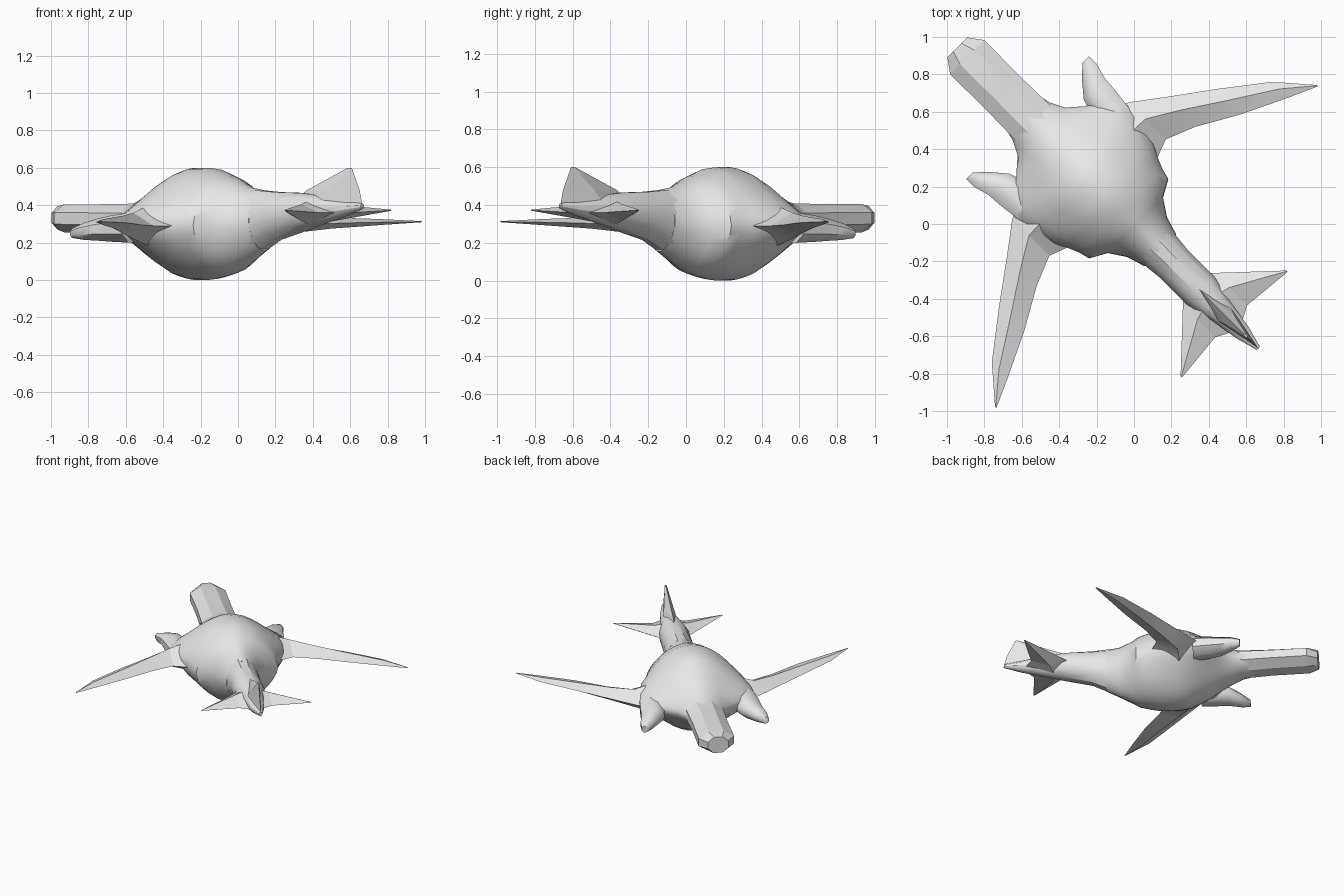
import bpy, bmesh, math

if "Cube" in bpy.data.objects:
    bpy.data.objects.remove(bpy.data.objects["Cube"])

R = math.sqrt(0.5)
grey = bpy.data.materials.new("light grey")
grey.diffuse_color = (0.8, 0.8, 0.8, 1)
grey.use_nodes = True
grey.node_tree.nodes["Principled BSDF"].inputs["Base Color"].default_value = grey.diffuse_color


def world(u, v, z):
    # u runs along the aircraft to the nose, v across it, turned 45 degrees on the grid
    return ((v - u) * R, (u + v) * R, z)


def loft(name, rings, smooth=None):
    """Skin a list of rings of (u, v, z) points and cap both ends."""
    bm = bmesh.new()
    vs = [[bm.verts.new(world(*p)) for p in ring] for ring in rings]
    n = len(vs[0])
    for a, b in zip(vs, vs[1:]):
        for i in range(n):
            j = (i + 1) % n
            bm.faces.new((a[i], a[j], b[j], b[i]))
    bm.faces.new(vs[0])
    bm.faces.new(vs[-1])
    bmesh.ops.recalc_face_normals(bm, faces=bm.faces)
    me = bpy.data.meshes.new(name)
    bm.to_mesh(me)
    bm.free()
    me.materials.append(grey)
    ob = bpy.data.objects.new(name, me)
    bpy.context.collection.objects.link(ob)
    if smooth:
        bpy.ops.object.select_all(action='DESELECT')
        ob.select_set(True)
        bpy.context.view_layer.objects.active = ob
        bpy.ops.object.shade_smooth_by_angle(angle=math.radians(smooth))
    return ob


def oval(u, vc, w, zb, zt, n):
    # low-sided rings are widened so their flats reach the given size
    k = 1 / math.cos(math.pi / n)
    ring = [2 * math.pi * (i + 0.5) / n for i in range(n)]
    return [(u, vc + k * w * math.cos(a), (zb + zt) / 2 + k * (zt - zb) / 2 * math.sin(a)) for a in ring]


def bell(u, w, skirt, zb, zt, n=32):
    # slightly diamond-shaped ring that flares sideways at mid height
    pts = []
    for i in range(n):
        a = 2 * math.pi * i / n
        c, s = math.cos(a), math.sin(a)
        side = math.copysign(w * abs(c) ** 1.12 + skirt * abs(c) ** 8, c)
        z = (zb + zt) / 2 + math.copysign((zt - zb) / 2 * abs(s) ** 1.12, s)
        pts.append((u, side, z))
    return pts


def blade(s, v, lead, trail, z, h):
    # thin section: leading edge, thick point above and below, trailing edge
    mid = lead * 0.55 + trail * 0.45
    return [(lead, s * v, z), (mid, s * v, z + h), (trail, s * v, z), (mid, s * v, z - h)]


# round belly with flared shoulders: u, half width, flare, bottom, top
belly = [(-.20, .12, 0, .155, .48), (-.10, .15, 0, .10, .495), (-.01, .21, 0, .055, .53), (.04, .28, .02, .035, .55),
         (.10, .30, .015, .02, .57), (.17, .315, .03, .005, .595), (.23, .32, .06, 0, .60), (.33, .32, .09, 0, .60),
         (.40, .315, .11, .015, .58), (.47, .30, .125, .05, .545), (.56, .25, .12, .095, .495),
         (.63, .21, .05, .145, .46), (.70, .17, .01, .18, .43), (.78, .14, 0, .22, .41), (.88, .12, 0, .24, .40)]
loft("belly", [bell(*p) for p in belly], 40)

# tapering tail boom
boom = [(-.94, .012, .38, .41), (-.82, .045, .345, .42), (-.66, .07, .305, .45), (-.50, .105, .265, .465),
        (-.30, .105, .215, .47), (-.16, .12, .145, .48)]
loft("tail_boom", [oval(u, 0, w, b, t, 12) for u, w, b, t in boom], 30)

# blunt faceted nose
nose = [(.62, .155, .20, .42), (.76, .132, .235, .408), (1.0, .127, .25, .405), (1.26, .13, .255, .405),
        (1.335, .075, .27, .395)]
loft("nose", [oval(u, 0, w, b, t, 8) for u, w, b, t in nose], 20)

# tail fin: height, front, back, half thickness
fin = [(.38, -.36, -.945, .06), (.48, -.52, -.92, .035), (.60, -.83, -.86, .008)]
loft("tail_fin", [[(a, 0, z), ((a + b) / 2, t, z), (b, 0, z), ((a + b) / 2, -t, z)] for z, a, b, t in fin])

# paired parts: wings, engines, tailplanes
wing = [(.28, .52, .14, .29, .12), (.36, .51, .17, .29, .095), (.44, .48, .20, .29, .07), (.60, .36, .135, .295, .05),
        (.82, .20, .01, .305, .03), (1.06, .015, -.105, .31, .015), (1.216, -.165, -.175, .312, .003)]
engine = [(.46, .33, .09, .20, .36), (.58, .345, .09, .205, .345), (.66, .36, .08, .21, .33),
          (.74, .405, .058, .215, .305), (.805, .44, .025, .225, .275)]
plane = [(0, -.38, -.80, .36, .075), (.12, -.49, -.735, .36, .045), (.40, -.752, -.762, .373, .003)]
for s, side in ((1, "right"), (-1, "left")):
    loft(side + "_wing", [blade(s, *p) for p in wing], 20)
    loft(side + "_engine", [oval(u, s * v, w, b, t, 8) for u, v, w, b, t in engine], 50)
    loft(side + "_tailplane", [blade(s, *p) for p in plane])
